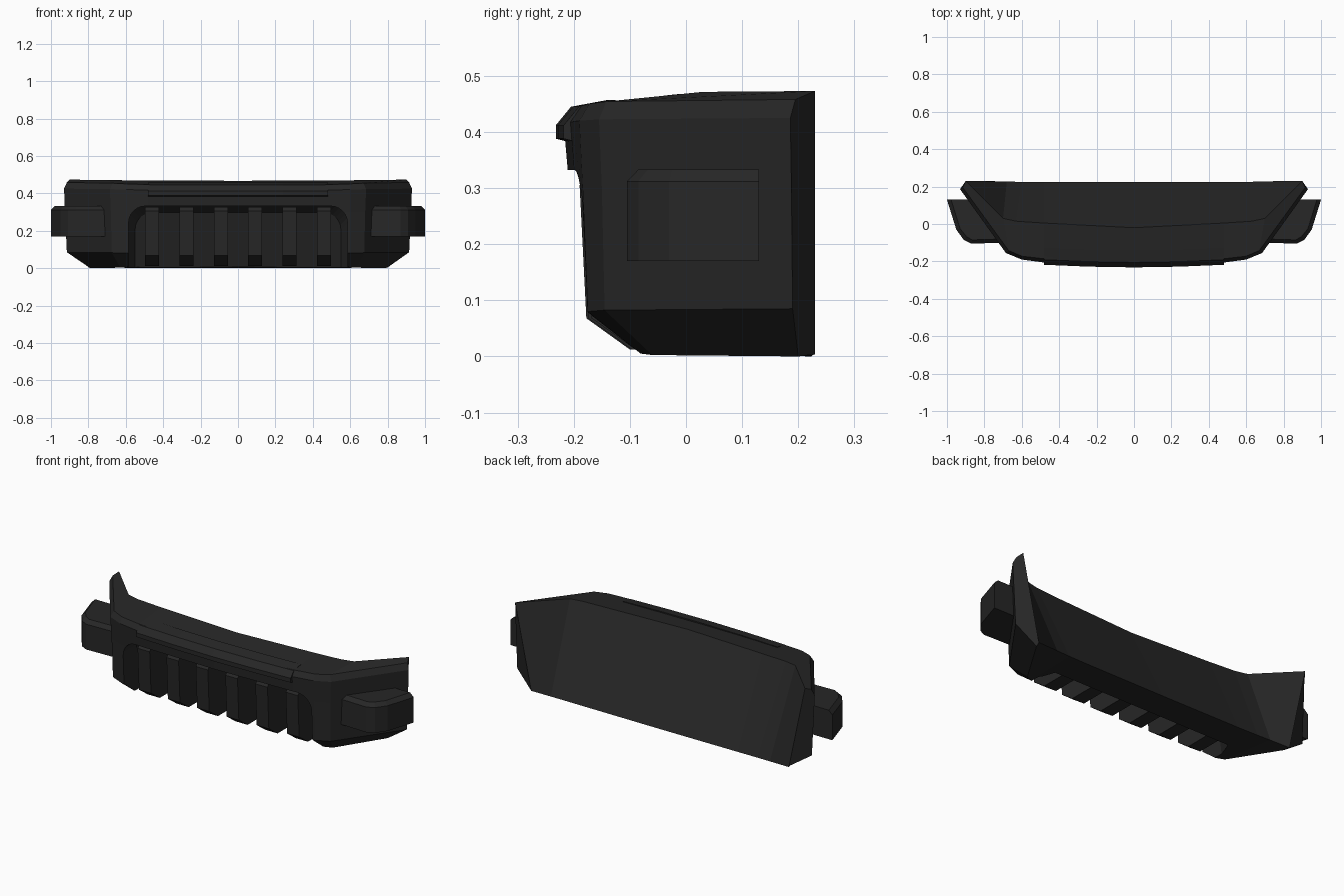
import bpy, bmesh
from math import sin, cos, pi

if "Cube" in bpy.data.objects:
    bpy.data.objects.remove(bpy.data.objects["Cube"])

mat = bpy.data.materials.new("dark_plastic")
mat.diffuse_color = (0.02, 0.02, 0.02, 1)
mat.use_nodes = True
mat.node_tree.nodes["Principled BSDF"].inputs["Base Color"].default_value = mat.diffuse_color


def loft(name, sections):
    """Skin closed sections of equal length and cap both ends."""
    bm = bmesh.new()
    rings = [[bm.verts.new(p) for p in s] for s in sections]
    n = len(rings[0])
    for a, b in zip(rings, rings[1:]):
        for i in range(n):
            j = (i + 1) % n
            bm.faces.new((a[i], a[j], b[j], b[i]))
    bm.faces.new(rings[0])
    bm.faces.new(rings[-1])
    bmesh.ops.recalc_face_normals(bm, faces=bm.faces)
    me = bpy.data.meshes.new(name)
    bm.to_mesh(me)
    bm.free()
    me.materials.append(mat)
    ob = bpy.data.objects.new(name, me)
    bpy.context.collection.objects.link(ob)
    return ob


# bumper shell: levels (z at centre, z at end, plan outline from centre to end)
levels = [
    (.010, .000, [(0, -.11), (.48, -.10), (.59, -.08), (.63, -.06), (.79, .20)]),
    (.075, .085, [(0, -.185), (.48, -.18), (.60, -.175), (.675, -.145), (.915, .19)]),
    (.300, .300, [(0, -.208), (.48, -.197), (.60, -.184), (.68, -.15), (.925, .188)]),
    (.415, .425, [(0, -.218), (.48, -.206), (.60, -.19), (.685, -.155), (.93, .186)]),
    (.443, .458, [(0, -.195), (.48, -.186), (.60, -.172), (.67, -.142), (.915, .195)]),
    (.467, .473, [(0, -.02), (.48, .005), (.63, .015), (.70, .03), (.90, .23)]),
    (.000, .004, [(0, .224), (.48, .224), (.60, .225), (.68, .227), (.80, .23)]),
]


def column(c, side):
    return [(side * pts[c][0], pts[c][1], z0 + (z1 - z0) * c / 4)
            for z0, z1, pts in levels]


shell = loft("bumper_shell", [column(c, -1) for c in (4, 3, 2, 1)]
             + [column(c, 1) for c in range(5)])

# grille opening: rounded arch, open at the bottom, with sloping back wall
W, H, R = .585, .332, .09
arch = [(W, -.1)] + [(W - R + R * cos(a * pi / 12), H - R + R * sin(a * pi / 12))
                     for a in range(7)]
arch += [(-x, z) for x, z in reversed(arch)]


def arch_section(y, slope, s):
    return [(x - s * (1 if x > 0 else -1), y - slope * z, z - (s if z > 0 else 0))
            for x, z in arch]


cutter = loft("grille_cutter", [arch_section(-.4, 0, 0),
                                arch_section(-.03, .15, 0),
                                arch_section(.06, .27, .035)])
cutter.hide_render = True
cutter.hide_viewport = True
cutter.display_type = 'WIRE'
cut = shell.modifiers.new("grille_opening", 'BOOLEAN')
cut.operation = 'DIFFERENCE'
cut.solver = 'EXACT'
cut.object = cutter

# six vertical grille slats
slat = [(.065, .012), (-.10, .012), (-.178, .068), (-.19, .305), (-.17, .326), (.0, .326)]
for i in range(6):
    x = (i - 2.5) * .184
    dy = .01 * (abs(x) / .46) ** 2
    loft(f"grille_slat_{i + 1}",
         [[(x + d, y + (dy if y < -.05 else 0), z) for y, z in slat] for d in (-.0375, .0375)])

# raised pad along the top edge
pad = [(-.14, .43), (-.14, .457), (-.205, .445), (-.232, .412), (-.232, .388), (-.20, .380)]
loft("top_pad", [[(x, y + dy, z) for y, z in pad]
                 for x, dy in ((-.48, .014), (-.24, .004), (0, 0), (.24, .004), (.48, .014))])

# side blocks with chamfered top
block = [(.70, -.10), (.87, -.105), (.91, -.085), (.95, -.03), (1.0, .13), (.86, .13)]
top = [(.70, -.08), (.865, -.085), (.895, -.068), (.93, -.025), (.978, .13), (.86, .13)]
for side, label in ((-1, "left"), (1, "right")):
    loft(f"side_block_{label}", [[(side * x, y, z) for x, y in pts]
                                 for z, pts in ((.17, block), (.312, block), (.333, top))])
